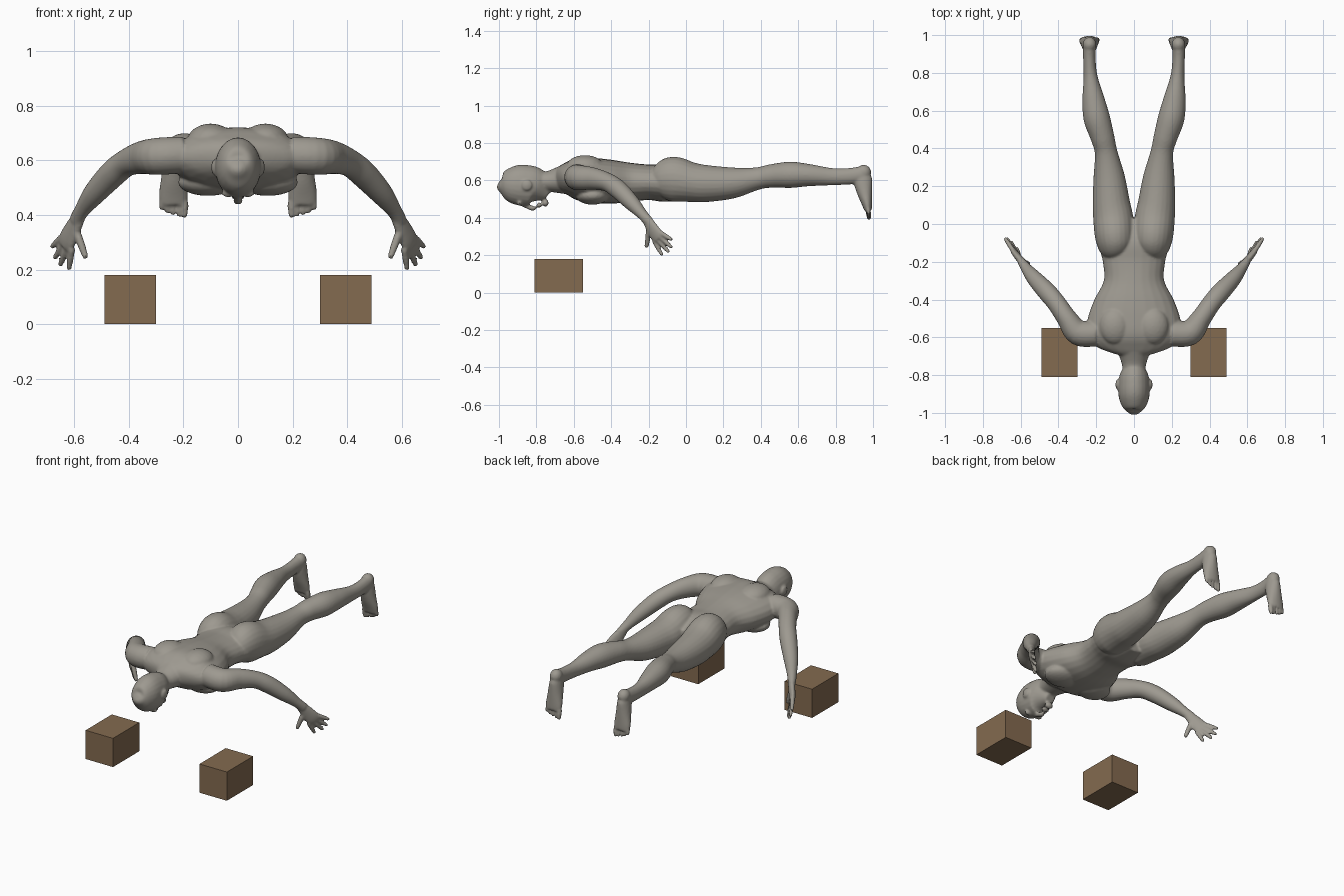
import bpy, bmesh, math
from mathutils import Vector, Matrix

old = bpy.data.objects.get("Cube")
if old:
    bpy.data.objects.remove(old, do_unlink=True)


def material(name, colour):
    mat = bpy.data.materials.new(name)
    mat.use_nodes = True
    mat.diffuse_color = (*colour, 1)
    shader = mat.node_tree.nodes["Principled BSDF"]
    shader.inputs["Base Color"].default_value = (*colour, 1)
    return mat


skin = material("grey_skin", (.34, .32, .28))
cloth = material("dark_shorts", (.075, .07, .08))
wood = material("brown_wood", (.23, .145, .08))

SIDES = 24
STEPS = 5
ALONG_X = Vector((1, 0, 0))
ALONG_Z = Vector((0, 0, 1))
forms = bmesh.new()


def catmull(before, start, end, after, t):
    """Smooth interpolation between two neighbouring sections."""
    row = []
    for a, b, c, d in zip(before, start, end, after):
        linear = (c - a) * t
        square = (2 * a - 5 * b + 4 * c - d) * t * t
        cubic = (3 * b - a - 3 * c + d) * t ** 3
        row.append(b + (linear + square + cubic) / 2)
    return row


def loft(sections, axis=ALONG_X, side=1):
    """Closed tube through (x, y, z, radius along axis, radius across).
    A section with a single radius is round."""
    sections = [(*s, s[-1]) if len(s) == 4 else s for s in sections]
    last = len(sections) - 1
    rows = []
    for i in range(last):
        near = [sections[min(max(i + k, 0), last)] for k in (-1, 0, 1, 2)]
        rows += [catmull(*near, k / STEPS) for k in range(STEPS)]
    rows.append(sections[-1])
    centres = [Vector((side * row[0], row[1], row[2])) for row in rows]
    reference = Vector((side * axis.x, axis.y, axis.z))
    rings = []
    for i, row in enumerate(rows):
        ahead = centres[min(i + 1, len(rows) - 1)]
        behind = centres[max(i - 1, 0)]
        tangent = (ahead - behind).normalized()
        u = (reference - tangent * reference.dot(tangent)).normalized() * row[3]
        v = tangent.cross(u).normalized() * row[4]
        angles = [math.tau * k / SIDES for k in range(SIDES)]
        rings.append([forms.verts.new(centres[i] + u * math.cos(a) + v * math.sin(a))
                      for a in angles])
    for lower, upper in zip(rings, rings[1:]):
        for k in range(SIDES):
            n = (k + 1) % SIDES
            forms.faces.new((lower[k], lower[n], upper[n], upper[k]))
    forms.faces.new(rings[0][::-1])
    forms.faces.new(rings[-1])


def trunk(profile):
    """Central tube along y from (y, half width, bottom, top)."""
    loft([(0, y, (low + high) / 2, width, (high - low) / 2)
          for y, width, low, high in profile])


def blob(centre, size, side=1):
    place = Matrix.Translation((side * centre[0], centre[1], centre[2]))
    bmesh.ops.create_icosphere(forms, subdivisions=3, radius=1,
                               matrix=place @ Matrix.Diagonal((*size, 1)))


def digit(base, tip, radius, side):
    """Finger or toe: a tapered rod with a round tip."""
    fine = radius * .8
    middle = Vector(base).lerp(Vector(tip), .5)
    loft([(*base, radius), (*middle, radius), (*tip, fine)],
         Vector((.3, 1, .2)), side)
    blob(tip, (fine, fine, fine), side)


# Torso
trunk([(-.69, .09, .55, .66),
       (-.65, .2, .53, .69),
       (-.59, .25, .5, .72),
       (-.5, .245, .48, .72),
       (-.4, .21, .475, .71),
       (-.3, .16, .485, .695),
       (-.2, .165, .495, .685),
       (-.1, .18, .485, .685),
       (.02, .1, .5, .64)])

# Neck
trunk([(-.82, .06, .55, .66),
       (-.74, .065, .54, .65),
       (-.62, .11, .52, .7)])

# Head
trunk([(-1, .015, .575, .605),
       (-.99, .04, .54, .63),
       (-.965, .063, .505, .66),
       (-.92, .08, .475, .68),
       (-.86, .084, .463, .683),
       (-.8, .075, .465, .66),
       (-.74, .03, .49, .55)])

# Nose, lips and chin
loft([(0, -.88, .472, .009),
      (0, -.822, .452, .018, .014),
      (0, -.81, .46, .012)])
blob((0, -.785, .468), (.026, .014, .014))
blob((0, -.752, .48), (.026, .018, .02))

FINGERTIPS = [(.62, -.13, .205), (.65, -.095, .22),
              (.67, -.08, .245), (.68, -.08, .285)]
SPREAD = Vector((.011, .011, .015))
KNUCKLES = Vector((.625, -.155, .3))

for side in (1, -1):
    # Ear and brow
    blob((.086, -.85, .575), (.012, .028, .03), side)
    blob((.035, -.89, .48), (.026, .012, .016), side)

    # Shoulder blade and chest muscle
    blob((.1, -.54, .675), (.085, .1, .06), side)
    blob((.11, -.5, .52), (.11, .09, .05), side)

    # Arm from shoulder to wrist
    loft([(.2, -.58, .62, .068),
          (.295, -.575, .615, .068),
          (.355, -.5, .61, .06, .054),
          (.41, -.42, .59, .05),
          (.46, -.36, .55, .05),
          (.525, -.29, .48, .042),
          (.57, -.235, .42, .029),
          (.595, -.2, .38, .028, .022)], ALONG_Z, side)

    # Palm, fingers and thumb
    loft([(.58, -.215, .4, .026, .021),
          (.605, -.185, .35, .037, .019),
          (.625, -.16, .31, .042, .017),
          (.635, -.145, .285, .036, .013)], SPREAD, side)
    for i, tip in enumerate(FINGERTIPS):
        digit(KNUCKLES + SPREAD * (i - 1.5), tip, .0125, side)
    digit((.594, -.197, .345), (.56, -.21, .25), .0145, side)

    # Thigh and shin
    loft([(.085, -.16, .6, .07),
          (.095, -.12, .605, .093, .106),
          (.102, -.06, .606, .105, .12),
          (.11, .03, .59, .106),
          (.12, .11, .583, .099),
          (.132, .25, .587, .083),
          (.148, .38, .61, .06),
          (.167, .46, .624, .063),
          (.197, .56, .63, .07),
          (.215, .66, .628, .059),
          (.23, .78, .62, .037, .046),
          (.236, .87, .622, .033, .044),
          (.236, .94, .63, .035, .046)], ALONG_X, side)

    # Heel and foot
    blob((.235, .95, .643), (.036, .04, .041), side)
    loft([(.235, .95, .66, .028),
          (.235, .945, .61, .036, .05),
          (.236, .955, .54, .045, .042),
          (.237, .968, .475, .053, .028),
          (.237, .974, .44, .05, .02)], ALONG_X, side)

    # Toes, the big one on the inside
    for i in range(5):
        x = .196 + .021 * i
        radius = .0105 if i else .014
        digit((x, .972, .45), (x, .978, .4 + .0015 * i * i), radius, side)

# Fuse the forms into one smooth skin
bmesh.ops.recalc_face_normals(forms, faces=forms.faces)
mesh = bpy.data.meshes.new("body_forms")
forms.to_mesh(mesh)
forms.free()
body = bpy.data.objects.new("body", mesh)
bpy.context.collection.objects.link(body)
fuse = body.modifiers.new("fuse", "REMESH")
fuse.mode = "VOXEL"
fuse.voxel_size = .0065
relax = body.modifiers.new("relax", "SMOOTH")
relax.factor = .5
relax.iterations = 4
graph = bpy.context.evaluated_depsgraph_get()
fused = bpy.data.meshes.new_from_object(body.evaluated_get(graph))
body.modifiers.clear()
body.data = fused
bpy.data.meshes.remove(mesh)

# Cut the hems and colour the shorts between them
WAIST, HEM, WIDEST = -.18, .11, .35
bm = bmesh.new()
bm.from_mesh(fused)
for y in (WAIST, HEM):
    bmesh.ops.bisect_plane(bm, geom=bm.verts[:] + bm.edges[:] + bm.faces[:],
                           plane_co=(0, y, 0), plane_no=(0, 1, 0))
for face in bm.faces:
    centre = face.calc_center_median()
    face.material_index = int(WAIST < centre.y < HEM and abs(centre.x) < WIDEST)
    face.smooth = True
bm.to_mesh(fused)
bm.free()
fused.materials.clear()
fused.materials.append(skin)
fused.materials.append(cloth)

# Two wooden blocks
for name, side in (("left_block", 1), ("right_block", -1)):
    bpy.ops.mesh.primitive_cube_add(size=1, location=(side * .395, -.68, .09))
    block = bpy.context.object
    block.name = name
    block.scale = (.19, .26, .18)
    block.data.materials.append(wood)
